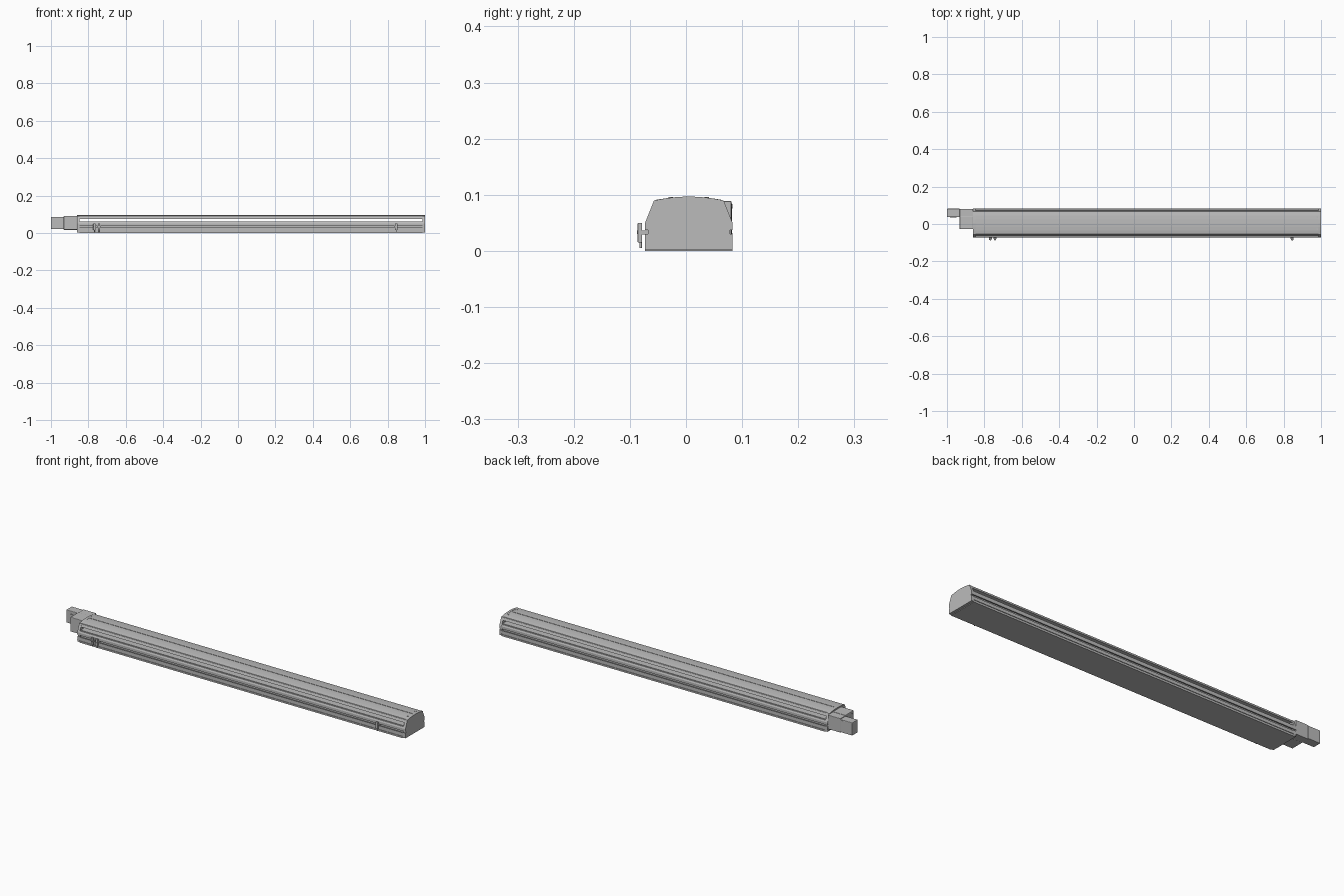
import bpy, bmesh
from math import pi
from mathutils import Matrix, Vector

cube = bpy.data.objects.get("Cube")
if cube:
    bpy.data.objects.remove(cube, do_unlink=True)

grey = bpy.data.materials.new("aluminium grey")
grey.use_nodes = True
grey.diffuse_color = (0.5, 0.5, 0.5, 1)
grey.node_tree.nodes["Principled BSDF"].inputs["Base Color"].default_value = (0.5, 0.5, 0.5, 1)

MID = 0.005          # y of the rail's plane of symmetry
LEFT, RIGHT = -0.86, 1.0
PLATE = 0.013


def finish(name, bm):
    bmesh.ops.recalc_face_normals(bm, faces=bm.faces)
    mesh = bpy.data.meshes.new(name)
    bm.to_mesh(mesh)
    bm.free()
    mesh.materials.append(grey)
    ob = bpy.data.objects.new(name, mesh)
    bpy.context.collection.objects.link(ob)
    return ob


def extrude_half(name, half, x0, x1):
    """Mirror a half section (offset, z) about MID and extrude it along x."""
    outline = [(MID + u, z) for u, z in half]
    outline += [(MID - u, z) for u, z in reversed(half) if u > 0]
    bm = bmesh.new()
    face = bm.faces.new([bm.verts.new((x0, y, z)) for y, z in outline])
    grown = bmesh.ops.extrude_face_region(bm, geom=[face])["geom"]
    bmesh.ops.translate(bm, vec=(x1 - x0, 0, 0),
                        verts=[g for g in grown if isinstance(g, bmesh.types.BMVert)])
    if not face.is_valid or len(bm.faces) < len(outline) + 2:
        bm.faces.new([v for v in bm.verts if v.co.x == x0][:len(outline)])
    return finish(name, bm)


def box(name, lo, hi, bevel=0):
    lo, hi = Vector(lo), Vector(hi)
    bm = bmesh.new()
    bmesh.ops.create_cube(bm, size=1, matrix=Matrix.Translation((lo + hi) / 2)
                          @ Matrix.Diagonal((hi - lo).to_4d()))
    ob = finish(name, bm)
    if bevel:
        mod = ob.modifiers.new("edges", "BEVEL")
        mod.width, mod.segments = bevel, 2
    return ob


def cylinder(name, centre, radius, depth, axis="X", sides=16):
    turn = {"X": Matrix.Rotation(pi / 2, 4, "Y"),
            "Y": Matrix.Rotation(pi / 2, 4, "X"), "Z": Matrix()}[axis]
    bm = bmesh.new()
    bmesh.ops.create_cone(bm, cap_ends=True, segments=sides, radius1=radius, radius2=radius,
                          depth=depth, matrix=Matrix.Translation(centre) @ turn)
    for f in bm.faces:
        f.smooth = len(f.verts) == 4
    ob = finish(name, bm)
    for e in ob.data.edges:
        e.use_edge_sharp = True
    return ob


# Lower rail with side T-slots and a shallow groove near the foot
rail = [(0, 0), (0.078, 0), (0.078, 0.008), (0.075, 0.008), (0.075, 0.012), (0.078, 0.012),
        (0.078, 0.028), (0.073, 0.028), (0.073, 0.024), (0.066, 0.024), (0.066, 0.041),
        (0.073, 0.041), (0.073, 0.037), (0.078, 0.037), (0.078, 0.05), (0.0745, 0.058),
        (0.070, 0.058), (0.070, 0.061), (0, 0.061)]
extrude_half("rail_body", rail, LEFT + PLATE, RIGHT - PLATE)

# Arched cover over an open gap, with a seam along the crest
cover = [(0, 0.078), (0.056, 0.078), (0.058, 0.076), (0.067, 0.076), (0.062, 0.0885),
         (0.060, 0.0885), (0.059, 0.091), (0.040, 0.094), (0.020, 0.0955),
         (0.0015, 0.096), (0.0015, 0.0945), (0, 0.0945)]
extrude_half("top_cover", cover, LEFT + PLATE, RIGHT - PLATE)

# End plates, notched where the slots run out
plate = [(0, 0.003), (0.078, 0.003), (0.078, 0.030), (0.073, 0.030), (0.073, 0.037),
         (0.078, 0.037), (0.078, 0.05), (0.062, 0.090), (0.040, 0.094), (0.020, 0.0962), (0, 0.097)]
extrude_half("left_end_plate", plate, RIGHT - PLATE, RIGHT)
extrude_half("right_end_plate", plate, LEFT, LEFT + PLATE)

# Plate screws
for side in (-1, 1):
    for z in (0.010, 0.048):
        for x in (LEFT - 0.0005, RIGHT - 0.001):
            cylinder("end_screw", (x, MID + side * 0.073, z), 0.0035, 0.002)
    cylinder("top_screw", (RIGHT - 0.02, MID + side * 0.032, 0.0945), 0.004, 0.003, "Z")

# Drive block and motor at the right end
box("drive_block", (-0.932, -0.028, 0.017), (LEFT, 0.040, 0.091), 0.003)
box("motor_mount", (-0.932, 0.038, 0.017), (LEFT, 0.081, 0.089), 0.002)
box("motor", (-1.0, 0.037, 0.020), (-0.930, 0.082, 0.086), 0.003)
cylinder("motor_port", (-0.967, 0.036, 0.053), 0.018, 0.004, "Y", 24)
for z in (0.028, 0.080):
    cylinder("drive_screw", (-0.9325, -0.018, z), 0.004, 0.002)
    cylinder("motor_screw", (-0.94, 0.0815, z), 0.004, 0.002, "Y")

# Position sensors clipped to the front slot
for x in (-0.768, -0.743, 0.846):
    box("sensor_body", (x - 0.006, -0.086, 0.015), (x + 0.006, -0.078, 0.050), 0.001)
    box("sensor_clip", (x - 0.008, -0.079, 0.029), (x + 0.008, -0.064, 0.036))
    cylinder("sensor_lead", (x, -0.081, 0.011), 0.0022, 0.012, "Z", 12)
    cylinder("sensor_screw", (x, -0.086, 0.033), 0.003, 0.002, "Y", 12)
